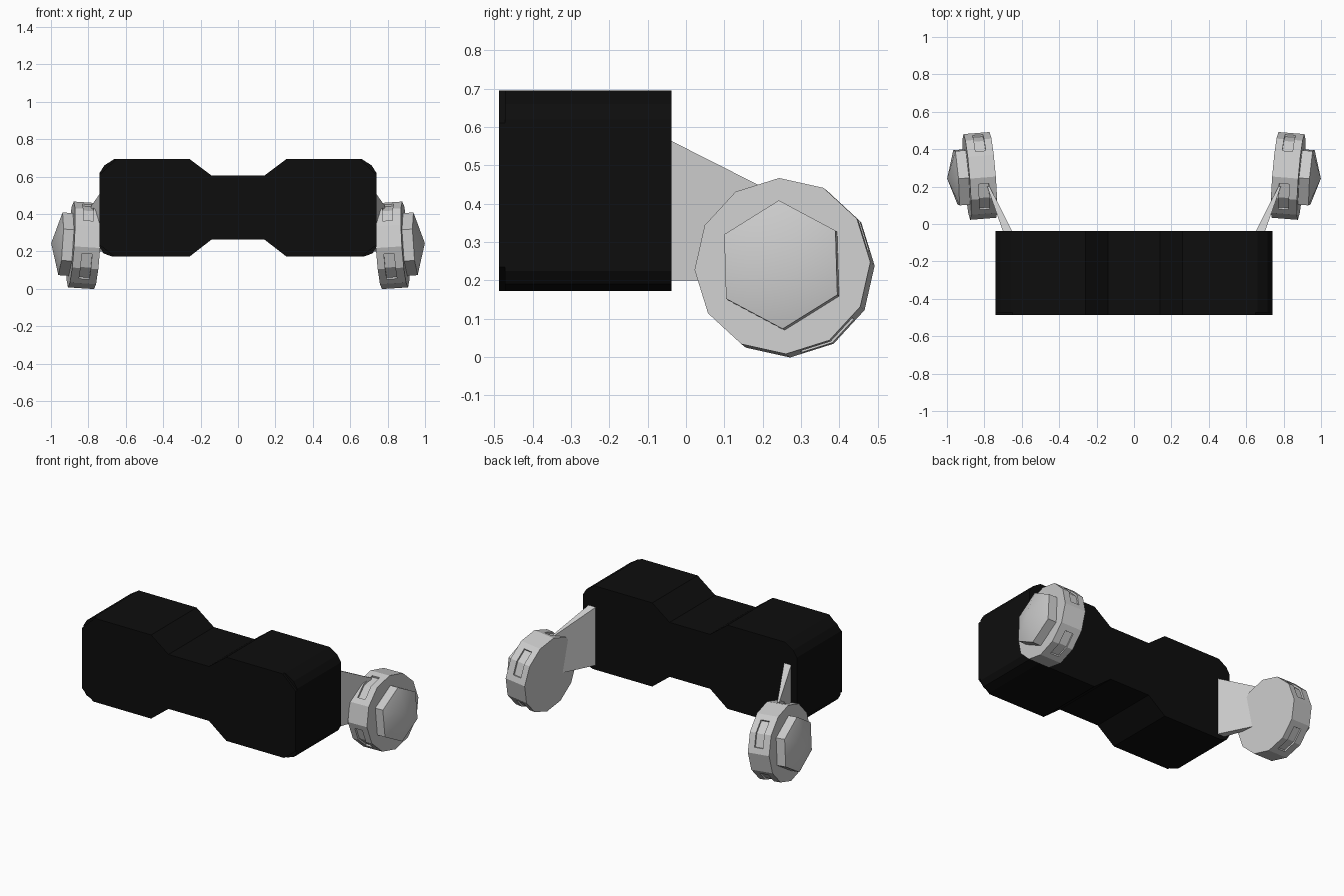
import bpy, bmesh, math
from mathutils import Vector, Matrix

if "Cube" in bpy.data.objects:
    bpy.data.objects.remove(bpy.data.objects["Cube"])

black = bpy.data.materials.new("black")
black.diffuse_color = (0.004, 0.004, 0.004, 1)
black.use_nodes = True
black.node_tree.nodes["Principled BSDF"].inputs["Base Color"].default_value = black.diffuse_color


def loft(name, rings, matrix=Matrix(), tip=None):
    """Skin a list of matching point rings, cap the ends (or close to a tip)."""
    bm = bmesh.new()
    loops = [[bm.verts.new(matrix @ Vector(p)) for p in r] for r in rings]
    n = len(loops[0])
    for a, b in zip(loops, loops[1:]):
        for i in range(n):
            bm.faces.new((a[i], a[(i + 1) % n], b[(i + 1) % n], b[i]))
    bm.faces.new(loops[0][::-1])
    if tip:
        t = bm.verts.new(matrix @ Vector(tip))
        for i in range(n):
            bm.faces.new((loops[-1][i], loops[-1][(i + 1) % n], t))
    else:
        bm.faces.new(loops[-1])
    bmesh.ops.recalc_face_normals(bm, faces=bm.faces)
    me = bpy.data.meshes.new(name)
    bm.to_mesh(me)
    bm.free()
    ob = bpy.data.objects.new(name, me)
    bpy.context.collection.objects.link(ob)
    return ob


def mirror_x(ob):
    m = ob.modifiers.new("mirror", 'MIRROR')
    m.use_axis = (True, False, False)


def ngon(x, r, sides, offset):
    return [(x, r * math.cos(math.radians(offset) + i * math.tau / sides),
             r * math.sin(math.radians(offset) + i * math.tau / sides)) for i in range(sides)]


def slab(name, half, y0, y1):
    pts = half + [(-x, z) for x, z in reversed(half)]
    ob = loft(name, [[(x, y, z) for x, z in pts] for y in (y0, y1)])
    ob.data.materials.append(black)


# Visor body: notched profile with rounded corners, plus a chamfered front lip
waist_low = [(0.14, 0.265), (0.26, 0.172)]
waist_high = [(0.26, 0.695), (0.14, 0.605)]
slab("visor_body", waist_low + [(0.67, 0.172), (0.72, 0.19), (0.74, 0.225), (0.74, 0.62),
     (0.715, 0.66), (0.66, 0.695)] + waist_high, -0.472, -0.038)
slab("visor_front_lip", waist_low + [(0.66, 0.172), (0.74, 0.235), (0.74, 0.61),
     (0.65, 0.695)] + waist_high, -0.487, -0.472)

# Side arms: wedges tapering from the body into the ear discs
base = [(0.643, -0.055), (0.695, -0.055)]
end = [(0.772, 0.2), (0.785, 0.2)]
arm = loft("side_arm", [
    [(*base[0], 0.2), (*base[1], 0.2), (*base[1], 0.572), (*base[0], 0.572)],
    [(*end[0], 0.2), (*end[1], 0.2), (*end[1], 0.443), (*end[0], 0.443)]])
mirror_x(arm)

# Tilted frame shared by the ear parts: local x is the disc axis
axis = Vector((1, -0.08, 0.065)).normalized()
up = (Vector((0, 0, 1)) - axis * axis.z).normalized()
side = up.cross(axis)
frame = Matrix.Translation((0.824, 0.257, 0.233)) @ Matrix((axis, side, up)).transposed().to_4x4()

# Ear disc with four bent slots cut into the rim
disc = loft("ear_disc", [ngon(-0.07, 0.23, 12, 2.5), ngon(0.07, 0.23, 12, 2.5)], frame)
for k in range(4):
    a = math.radians(32.5 + 90 * k)
    c = Vector((math.cos(a), math.sin(a)))

    def toward(d, r):
        b = a + math.radians(30 * d)
        return c.lerp(Vector((math.cos(b), math.sin(b))), abs(d) and 0.7) * r
    prof = [toward(d, r) for d, r in ((-1, 0.219), (0, 0.219), (1, 0.219),
                                      (1, 0.25), (0, 0.25), (-1, 0.25))]
    cutter = loft("slot_cutter", [[(x, *p) for p in prof] for x in (-0.03, 0.025)], frame)
    cutter.hide_render = True
    cutter.hide_viewport = True
    b = disc.modifiers.new("slot", 'BOOLEAN')
    b.operation = 'DIFFERENCE'
    b.solver = 'EXACT'
    b.object = cutter
mirror_x(disc)

# Hexagonal ear cap with a smooth shallow peak
cap = loft("ear_cap", [ngon(0.06, 0.168, 6, 32), ngon(0.126, 0.168, 6, 32)],
           frame @ Matrix.Translation((0, 0, 0)), tip=(0.176, 0, 0))
mirror_x(cap)
bpy.ops.object.select_all(action='DESELECT')
cap.select_set(True)
bpy.context.view_layer.objects.active = cap
bpy.ops.object.shade_smooth_by_angle(angle=math.radians(40))
